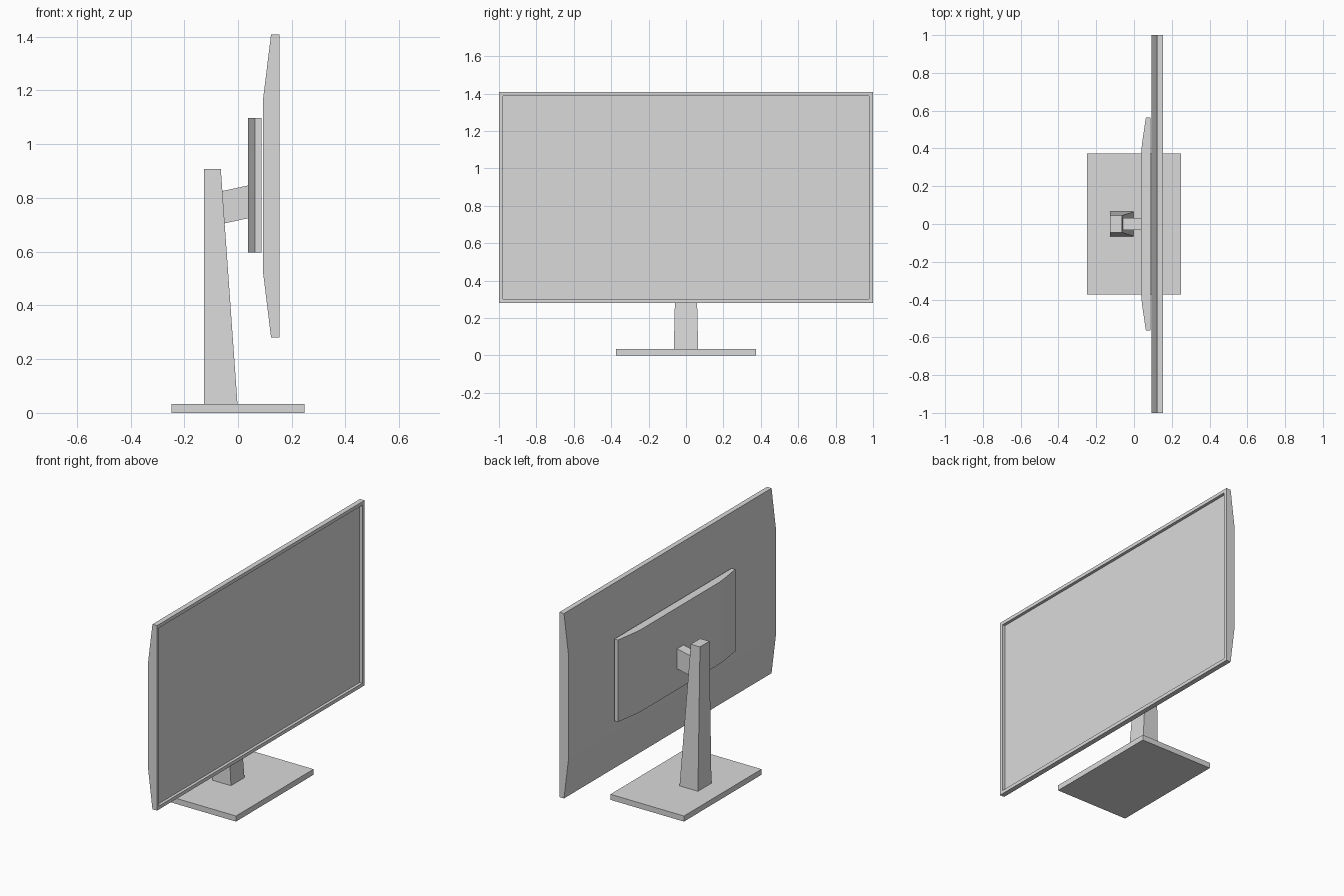
import bpy, bmesh
from mathutils import Vector

if "Cube" in bpy.data.objects:
    bpy.data.objects.remove(bpy.data.objects["Cube"])

grey = bpy.data.materials.new("plain grey")
grey.diffuse_color = (0.7, 0.7, 0.7, 1)
grey.use_nodes = True
grey.node_tree.nodes["Principled BSDF"].inputs["Base Color"].default_value = grey.diffuse_color


def finish(bm, name):
    bmesh.ops.recalc_face_normals(bm, faces=bm.faces[:])
    mesh = bpy.data.meshes.new(name)
    bm.to_mesh(mesh)
    bm.free()
    mesh.materials.append(grey)
    obj = bpy.data.objects.new(name, mesh)
    bpy.context.collection.objects.link(obj)
    return obj


def prism(points, offset):
    """Extrude a closed 3D outline along an offset vector."""
    bm = bmesh.new()
    face = bm.faces.new([bm.verts.new(p) for p in points])
    new = bmesh.ops.extrude_face_region(bm, geom=[face], use_keep_orig=True)["geom"]
    verts = [g for g in new if isinstance(g, bmesh.types.BMVert)]
    bmesh.ops.translate(bm, verts=verts, vec=Vector(offset))
    bmesh.ops.recalc_face_normals(bm, faces=bm.faces[:])
    return bm


# Foot plate
finish(prism([(-0.248, -0.374, 0), (0.248, -0.374, 0),
              (0.248, 0.374, 0), (-0.248, 0.374, 0)], (0, 0, 0.034)), "base")

# Tapered neck: upright at the back, sloping at the front and sides
bm = prism([(-0.126, -0.065, 0.034), (-0.002, -0.065, 0.034),
            (-0.002, 0.065, 0.034), (-0.126, 0.065, 0.034)], (0, 0, 0.873))
for v in bm.verts:
    if v.co.z > 0.5:
        v.co.y *= 0.7
        if v.co.x > -0.1:
            v.co.x = -0.064
finish(bm, "neck")

# Tilted arm joining the neck to the rear plate
finish(prism([(-0.075, -0.031, 0.700), (0.045, -0.031, 0.726),
              (0.045, -0.031, 0.848), (-0.075, -0.031, 0.822)], (0, 0.062, 0)), "arm")

# Rear mounting plate with swept ends
half = [(0.087, 0.565), (0.063, 0.565), (0.043, 0.43), (0.038, 0.38)]
outline = half + [(x, -y) for x, y in reversed(half)]
finish(prism([(x, y, 0.597) for x, y in outline], (0, 0, 0.5)), "rear_plate")

# Display housing: back thins towards top and bottom
mid = 0.845
half = [(0.154, 0.564), (0.123, 0.564), (0.093, 0.32)]
outline = half + [(x, -z) for x, z in reversed(half)]
bm = prism([(x, -1, mid + z) for x, z in outline], (0, 2, 0))
front = max(bm.faces, key=lambda f: f.calc_center_median().x)

# Recessed screen inside a thin bezel
bmesh.ops.inset_region(bm, faces=[front], thickness=0.03)
new = bmesh.ops.extrude_face_region(bm, geom=[front])["geom"]
bmesh.ops.translate(bm, verts=[g for g in new if isinstance(g, bmesh.types.BMVert)],
                    vec=(-0.018, 0, 0))
if front.is_valid:
    bmesh.ops.delete(bm, geom=[front], context='FACES_ONLY')
finish(bm, "display")
